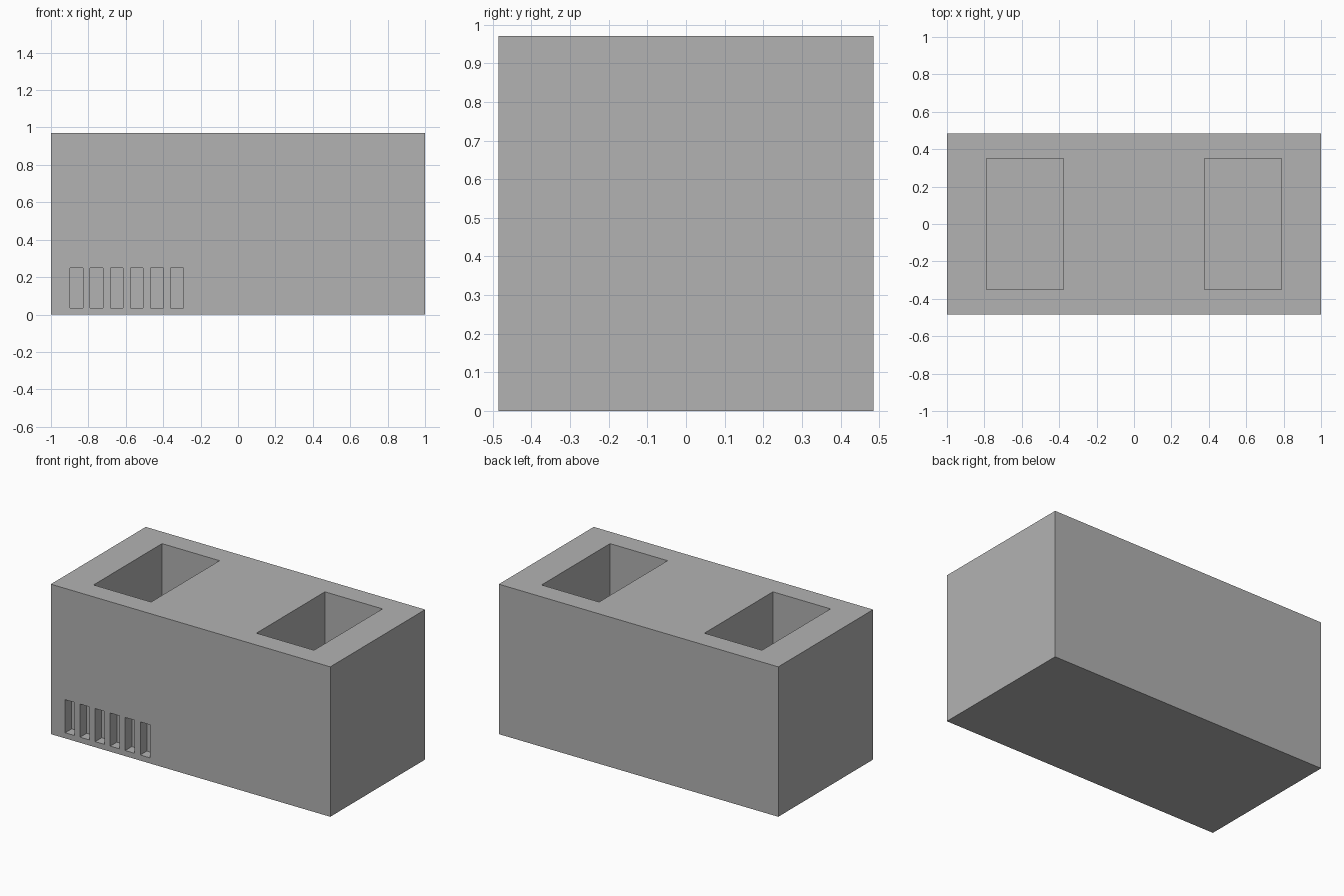
import bpy
import bmesh
from mathutils import Matrix

default = bpy.data.objects.get("Cube")
if default:
    bpy.data.objects.remove(default, do_unlink=True)

LENGTH, DEPTH, HEIGHT = 2.0, 0.97, 0.97
FRONT = -DEPTH / 2
OVERSHOOT = 0.1  # how far cutters stick out of the block

grey = bpy.data.materials.new("plain grey")
colour = (0.448, 0.448, 0.448, 1)
grey.diffuse_color = colour
grey.use_nodes = True
grey.node_tree.nodes["Principled BSDF"].inputs["Base Color"].default_value = colour


def add_box(bm, low, high):
    """Add a box between two opposite corners."""
    size = [b - a for a, b in zip(low, high)]
    middle = [(a + b) / 2 for a, b in zip(low, high)]
    matrix = Matrix.Translation(middle) @ Matrix.Diagonal((*size, 1))
    bmesh.ops.create_cube(bm, size=1, matrix=matrix)


def make_object(name, boxes):
    bm = bmesh.new()
    for low, high in boxes:
        add_box(bm, low, high)
    mesh = bpy.data.meshes.new(name)
    bm.to_mesh(mesh)
    bm.free()
    mesh.materials.append(grey)
    obj = bpy.data.objects.new(name, mesh)
    bpy.context.collection.objects.link(obj)
    return obj


# Solid block
block = make_object("block", [
    ((-LENGTH / 2, FRONT, 0), (LENGTH / 2, -FRONT, HEIGHT))])

# Two deep wells sunk into the top
WELL_X, WELL_HALF_W, WELL_HALF_D, WELL_FLOOR = 0.583, 0.206, 0.35, 0.14
wells = [((side * WELL_X - WELL_HALF_W, -WELL_HALF_D, WELL_FLOOR),
          (side * WELL_X + WELL_HALF_W, WELL_HALF_D, HEIGHT + OVERSHOOT))
         for side in (-1, 1)]

# Row of six shallow vent slots low on the front
SLOT_START, SLOT_PITCH, SLOT_W, SLOT_DEPTH = -0.898, 0.1076, 0.068, 0.067
slots = []
for i in range(6):
    x = SLOT_START + i * SLOT_PITCH
    slots.append(((x, FRONT - OVERSHOOT, 0.036),
                  (x + SLOT_W, FRONT + SLOT_DEPTH, 0.25)))

# Cut the openings, then discard the cutter
cutter = make_object("opening_cutter", wells + slots)
cutter.hide_render = True
cut = block.modifiers.new("openings", 'BOOLEAN')
cut.operation = 'DIFFERENCE'
cut.solver = 'EXACT'
cut.object = cutter
bpy.context.view_layer.objects.active = block
block.select_set(True)
bpy.ops.object.modifier_apply(modifier=cut.name)
bpy.data.objects.remove(cutter, do_unlink=True)
